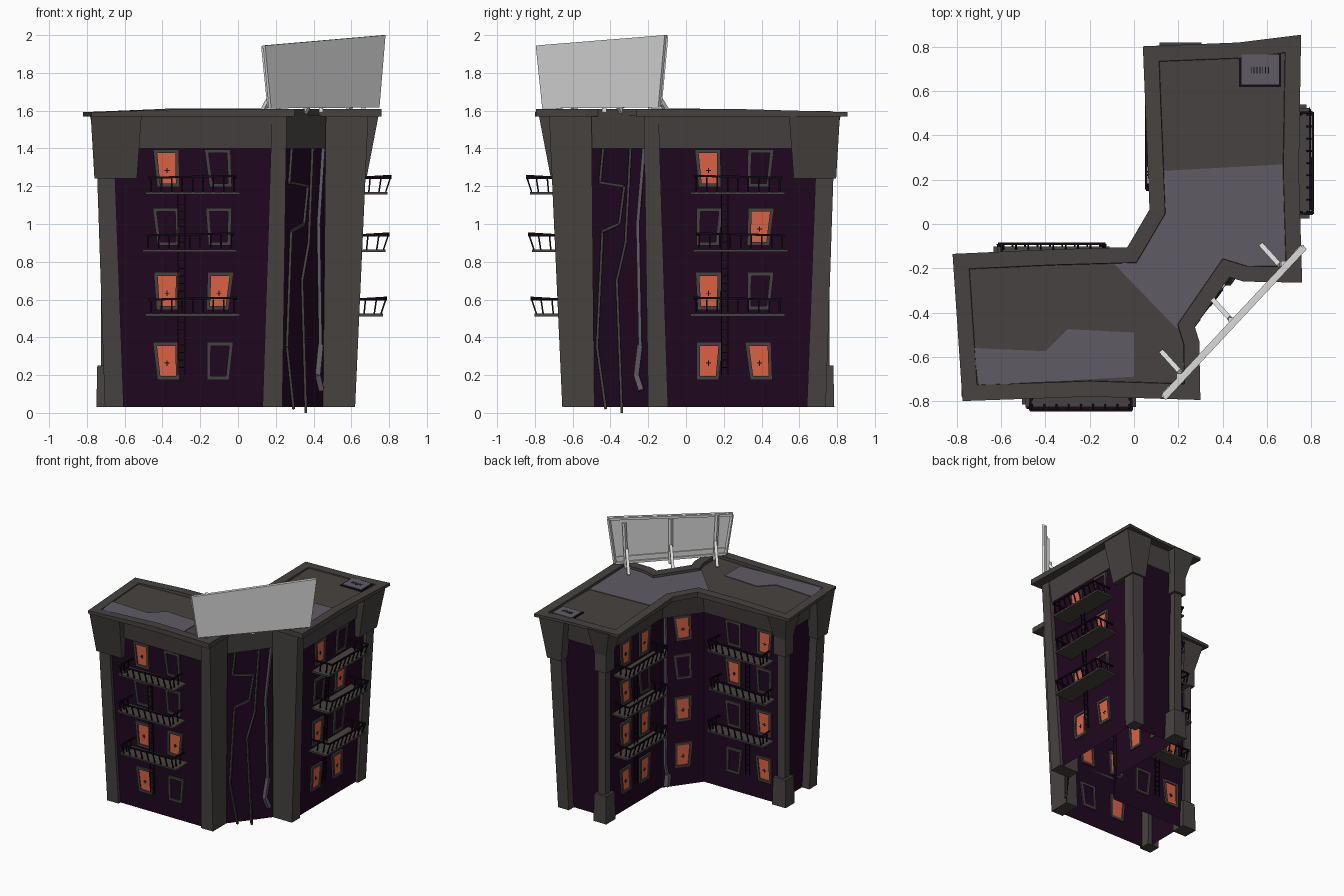
import bpy, bmesh, math, random
from mathutils import Vector as V

if "Cube" in bpy.data.objects:
    bpy.data.objects.remove(bpy.data.objects["Cube"])

random.seed(4)

def material(name, r, g, b):
    m = bpy.data.materials.new(name)
    m.diffuse_color = (r, g, b, 1)
    m.use_nodes = True
    m.node_tree.nodes["Principled BSDF"].inputs["Base Color"].default_value = m.diffuse_color
    return m

STONE = material("warm grey stone", 0.062, 0.055, 0.052)
WALL = material("dark purple wall", 0.0135, 0.0025, 0.0135)
LIT = material("orange lit pane", 0.72, 0.125, 0.058)
IRON = material("black iron", 0.007, 0.003, 0.008)
PATCH = material("violet grey patch", 0.115, 0.105, 0.13)
BOARD = material("board grey", 0.72, 0.72, 0.72)
FRAME = material("pale frame", 0.74, 0.74, 0.73)

# ---------- helpers ----------
def same(x, y):
    return (x, y)

def mirror(x, y):                      # second wing is the first one mirrored on the diagonal
    return (-y - 0.035, -x + 0.035)

def full(half):
    return half + [mirror(*p) for p in reversed(half)]

def finish(name, bm, mat):
    bmesh.ops.recalc_face_normals(bm, faces=bm.faces[:])
    me = bpy.data.meshes.new(name)
    bm.to_mesh(me)
    bm.free()
    me.materials.append(mat)
    bpy.context.collection.objects.link(bpy.data.objects.new(name, me))

def prism(bm, low, high, caps=True):   # solid (or open tube) between two matching rings
    a = [bm.verts.new(p) for p in low]
    b = [bm.verts.new(p) for p in high]
    n = len(a)
    for i in range(n):
        bm.faces.new((a[i], a[(i + 1) % n], b[(i + 1) % n], b[i]))
    if caps:
        bm.faces.new(a[::-1])
        return bm.faces.new(b)

def bar(bm, a, b, r):                  # thin square bar
    a, b = V(a), V(b)
    d = (b - a).normalized()
    s = d.cross(V((0, 0, 1)) if abs(d.z) < 0.9 else V((1, 0, 0))).normalized() * r
    t = d.cross(s)
    ring = (s + t, s - t, -s - t, t - s)
    prism(bm, [a + k for k in ring], [b + k for k in ring])

def path(bm, pts, r):
    for a, b in zip(pts, pts[1:]):
        bar(bm, a, b, r)

def loft(bm, low, high, z0, z1, caps=True):
    return prism(bm, [(x, y, z0) for x, y in low], [(x, y, z1) for x, y in high], caps)

def rect(T, x0, x1, y0, y1):
    return [T(x0, y0), T(x1, y0), T(x1, y1), T(x0, y1)]

def slab(bm, P, uz, d0, d1):           # plate drawn on a wall in (u, z)
    prism(bm, [P(u, z, d0) for u, z in uz], [P(u, z, d1) for u, z in uz])

def box(bm, P, u0, u1, z0, z1, d0, d1):
    slab(bm, P, [(u0, z0), (u1, z0), (u1, z1), (u0, z1)], d0, d1)

# wall frames: (u along wall, z, distance outwards) -> point
def front_wall(T):
    return lambda u, z, d: (*T(u, -0.63 - 0.06 * (z - 0.03) / 1.55 - d), z)

def back_wall(T):
    return lambda u, z, d: (*T(u, -0.23 + d), z)

def diagonal(a, b, side):
    a, b = V(a), V(b)
    c, e = (a + b) / 2, (b - a).normalized()
    n = V((e.y, -e.x)) * side
    return lambda u, z, d: (*(c + e * u + n * d), z)

# ---------- main walls (open below), band and roof ----------
INNER, OUTER = (0.0, -0.23), (0.23, -0.49)
bm = bmesh.new()
loft(bm, full([INNER, (-0.64, -0.23), (-0.64, -0.63), (0.2, -0.63), OUTER]),
     full([INNER, (-0.69, -0.23), (-0.69, -0.69), (0.22, -0.69), OUTER]), 0.03, 1.58, caps=False)
finish("walls", bm, WALL)

bm = bmesh.new()
loft(bm, full([(-0.01, -0.215), (-0.70, -0.215), (-0.70, -0.70), (0.235, -0.70), (0.24, -0.5)]),
     full([(-0.02, -0.19), (-0.72, -0.19), (-0.72, -0.72), (0.25, -0.72), (0.245, -0.5)]),
     1.4, 1.575, caps=False)
finish("top_band", bm, STONE)

roof = full([(-0.03, -0.105), (-0.38, -0.115), (-0.82, -0.135), (-0.775, -0.8),
             (-0.2, -0.78), (0.3, -0.795), (0.295, -0.53), (0.275, -0.465)])
roof[12:15] = [(0.755, 0.855), (0.47, 0.82), (0.04, 0.803)]    # far tip is skewed
bm = bmesh.new()
top = loft(bm, roof, roof, 1.57, 1.61)
for v in top.verts:                    # tips of the roof dip slightly
    if v.co.x < -0.7 or v.co.y > 0.75:
        v.co.z = 1.592
bmesh.ops.recalc_face_normals(bm, faces=bm.faces[:])
bmesh.ops.inset_region(bm, faces=[top], thickness=0.07, depth=0.0, use_even_offset=True)
bmesh.ops.inset_region(bm, faces=[top], thickness=0.002, depth=0.0, use_even_offset=True)
for v in top.verts:
    v.co.z = 1.585
finish("roof", bm, STONE)

bm = bmesh.new()
for poly in ([(0.12, 0.24), (0.69, 0.27), (0.69, -0.19), (0.45, -0.19), (0.22, -0.46), (0.19, -0.47),
              (-0.09, -0.18), (-0.01, -0.17), (0.12, 0.01)],
             [(-0.73, -0.56), (-0.4, -0.575), (-0.3, -0.475), (0.0, -0.49), (0.0, -0.69), (-0.7, -0.73)]):
    loft(bm, poly, poly, 1.583, 1.59)
finish("roof_patches", bm, PATCH)

# roof hatch with slats
for name, m, r, z in (("hatch_rim", IRON, (0.475, 0.665, 0.62, 0.775), 1.591),
                      ("hatch", PATCH, (0.485, 0.655, 0.63, 0.765), 1.597)):
    bm = bmesh.new()
    loft(bm, rect(same, *r), rect(same, *r), 1.58, z)
    finish(name, bm, m)
bm = bmesh.new()
for i in range(7):
    bar(bm, (0.53 + i * 0.013, 0.68, 1.597), (0.53 + i * 0.013, 0.71, 1.597), 0.002)
finish("hatch_slats", bm, IRON)

# ---------- pillars on both wings ----------
for tag, T in (("front", same), ("right", mirror)):
    solids = {
        "outer_pillar": [((-.705, -.605, -.655, -.56), (-.745, -.65, -.70, -.60), .03, 1.24),
                         ((-.76, -.535, -.715, -.59), (-.78, -.51, -.78, -.55), 1.24, 1.58)],
        "inner_pillar": [((-.75, -.63, -.31, -.195), (-.745, -.635, -.305, -.2), .03, .25),
                         ((-.725, -.66, -.285, -.22), (-.725, -.66, -.285, -.22), .25, 1.26),
                         ((-.745, -.64, -.305, -.2), (-.745, -.64, -.305, -.2), 1.24, 1.38),
                         ((-.745, -.64, -.305, -.2), (-.785, -.61, -.34, -.15), 1.38, 1.58)],
        "corner_block": [((.13, .235, -.655, -.485), (.18, .258, -.725, -.5), .03, 1.58)]}
    for name, parts in solids.items():
        bm = bmesh.new()
        for lo, hi, z0, z1 in parts:
            loft(bm, rect(T, *lo), rect(T, *hi), z0, z1)
        finish(f"{tag}_{name}", bm, STONE)

# ---------- windows ----------
FLOORS = (1.295, 0.985, 0.645, 0.275)

def windows(tag, P, columns):          # columns: (u, lit pattern from top to bottom)
    frames, lit, dark, cross = (bmesh.new() for _ in range(4))
    for u0, pattern in columns:
        for z0, on in zip(FLOORS, pattern):
            k = random.uniform(-0.1, 0.1)
            def ring(w, h):
                return [(u0 + sx * w * (1 + 0.08 * sz) + k * sz * h, z0 + sz * h)
                        for sx, sz in ((-1, -1), (1, -1), (1, 1), (-1, 1))]
            out, inn = ring(0.064, 0.1), ring(0.045, 0.08)
            for i in range(4):
                j = (i + 1) % 4
                slab(frames, P, [out[i], out[j], inn[j], inn[i]], -0.01, 0.014)
            slab(lit if on == "1" else dark, P, inn, -0.004, 0.005)
            if on == "1":
                box(cross, P, u0 - .013, u0 + .013, z0 - .014, z0 - .009, .003, .008)
                box(cross, P, u0 - .003, u0 + .003, z0 - .026, z0 + .002, .003, .008)
    for n, b, m in (("window_frames", frames, STONE), ("lit_panes", lit, LIT),
                    ("dark_panes", dark, WALL), ("pane_crosses", cross, IRON)):
        finish(f"{tag}_{n}", b, m)

# ---------- balconies and ladders ----------
def balconies(tag, P, u0, u1, depth, lad):
    floors, rails = bmesh.new(), bmesh.new()
    levels = (1.17, 0.865, 0.525)
    for i, z in enumerate(levels):
        s = (0, -0.015, 0)[i]
        a, b, d = u0 + s, u1 + s, depth - 0.012
        box(floors, P, a, b, z - 0.014, z, 0, d)
        e, f, zt = a + 0.03, b - 0.03, z + 0.075
        path(rails, [P(e, zt, 0.0), P(e - .01, zt, depth), P(f + .01, zt + .01, depth), P(f, zt, 0.0)], 0.0055)
        n = 8
        for j in range(n + 1):         # balusters
            u = e + (f - e) * j / n
            bar(rails, P(u, z, d - 0.01), P(u, zt, depth), 0.004)
        for u in (e, f):
            for t in (0.35, 0.7):
                bar(rails, P(u, z, d * t), P(u, zt, depth * t), 0.004)
        z2 = (0.865, 0.525, 0.2)[i]    # ladder to the level below
        for u in (lad - 0.018, lad + 0.018):
            bar(rails, P(u, z, 0.02), P(u, z2, 0.02), 0.003)
        for j in range(1, int((z - z2) / 0.04)):
            bar(rails, P(lad - .018, z2 + j * .04, .02), P(lad + .018, z2 + j * .04, .02), 0.002)
    finish(f"{tag}_balcony_floors", floors, STONE)
    finish(f"{tag}_balcony_rails", rails, IRON)

F, R, BF, BR = front_wall(same), front_wall(mirror), back_wall(same), back_wall(mirror)
windows("front", F, [(-0.375, "1011"), (-0.1, "0010")])
windows("right", R, [(-0.085, "1011"), (-0.355, "0101")])
windows("front_wing_back", BF, [(-0.27, "0100"), (-0.54, "1011")])
windows("right_wing_back", BR, [(-0.22, "1011"), (-0.46, "1111")])
balconies("front", F, -0.49, 0.01, 0.165, -0.3)
balconies("right", R, -0.49, 0.01, 0.165, -0.17)
balconies("front_wing_back", BF, -0.62, -0.11, 0.14, -0.4)
balconies("right_wing_back", BR, -0.61, -0.1, 0.14, -0.35)
inner = diagonal(INNER, mirror(*INNER), -1)
windows("courtyard", inner, [(0.0, "1011")])

# ---------- pipes ----------
outer = diagonal(OUTER, mirror(*OUTER), 1)

def pipe(name, P, pts, d, r, mat):
    bm = bmesh.new()
    path(bm, [P(u, z, d) for u, z in pts], r)
    finish(name, bm, mat)

def on_front(pts):                     # front-view x to distance along the diagonal wall
    return [((x - 0.3425) / 0.606, z) for x, z in pts]

pipe("pipe_left", outer, on_front([(.275, 1.4), (.262, 1.22), (.36, 1.2), (.34, 1.0), (.272, .96),
                                   (.25, .35), (.285, 0.02)]), 0.012, 0.007, STONE)
pipe("pipe_middle", outer, on_front([(.385, 1.4), (.365, .9), (.33, .7), (.35, 0.0)]), 0.012, 0.007, STONE)
pipe("pipe_right", outer, on_front([(.44, 1.4), (.415, 1.0), (.425, .35)]), 0.014, 0.009, PATCH)
pipe("drain_outer", outer, on_front([(.425, .36), (.41, .2), (.43, .12)]), 0.016, 0.014, PATCH)
pipe("drain_inner", inner, [(.14, 1.4), (.135, .9), (.14, .22), (.12, .12)], 0.016, 0.01, PATCH)
pipe("drain_inner_foot", inner, [(.12, .14), (.13, .05)], 0.025, 0.018, PATCH)

# ---------- rooftop board ----------
B = diagonal((0.135, -0.79), (0.775, -0.105), 1)
shape = [(-0.42, 1.612), (0.42, 1.617), (0.467, 2.0), (-0.467, 1.945)]
bm = bmesh.new()
slab(bm, B, shape, -0.01, 0.01)
finish("board_panel", bm, BOARD)
bm = bmesh.new()
rim = [(u * 0.985, z + (0.012 if z < 1.7 else -0.012)) for u, z in shape]
path(bm, [B(u, z, -0.012) for u, z in rim + rim[:1]], 0.009)
bar(bm, B(-0.42, 1.67, -0.014), B(0.42, 1.675, -0.014), 0.005)
for u in (-0.33, 0.0, 0.33):           # posts with sloping feet
    bar(bm, B(u, 1.59, -0.022), B(u * 1.05, 1.95, -0.022), 0.011)
    bar(bm, B(u, 1.74, -0.03), B(u + 0.01, 1.59, -0.15), 0.011)
finish("board_frame", bm, FRAME)
